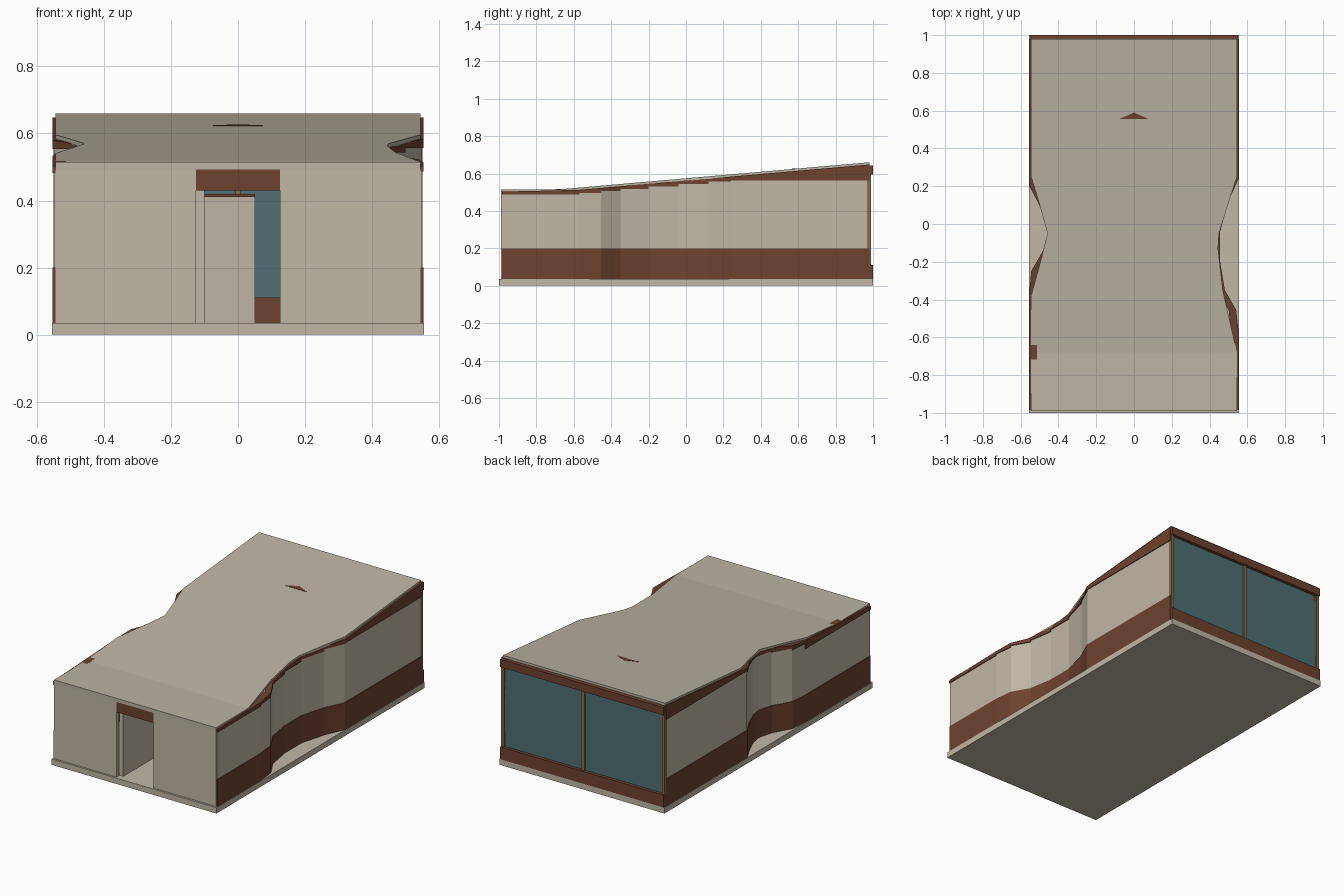
import bpy, bmesh

if "Cube" in bpy.data.objects:
    bpy.data.objects.remove(bpy.data.objects["Cube"])


def material(name, srgb):
    m = bpy.data.materials.new(name)
    lin = [((c / 255 + 0.055) / 1.055) ** 2.4 for c in srgb]
    m.diffuse_color = (*lin, 1)
    m.use_nodes = True
    m.node_tree.nodes["Principled BSDF"].inputs["Base Color"].default_value = m.diffuse_color
    return m


BEIGE = material("beige plaster", (193, 183, 165))
PALE = material("pale roof", (188, 180, 163))
BROWN = material("brown timber", (110, 66, 47))
GLASS = material("teal glass", (78, 112, 116))
TAN = material("tan frame", (140, 108, 66))


def finish(name, bm, mat):
    bmesh.ops.recalc_face_normals(bm, faces=bm.faces)
    me = bpy.data.meshes.new(name)
    bm.to_mesh(me)
    bm.free()
    me.materials.append(mat)
    ob = bpy.data.objects.new(name, me)
    bpy.context.collection.objects.link(ob)
    return ob


def loft(name, rings, mat):
    """Skin a row of equal cross-sections and cap both ends."""
    bm = bmesh.new()
    rows = [[bm.verts.new(p) for p in r] for r in rings]
    n = len(rows[0])
    for a, b in zip(rows, rows[1:]):
        for i in range(n):
            j = (i + 1) % n
            bm.faces.new((a[i], a[j], b[j], b[i]))
    bm.faces.new(rows[0])
    bm.faces.new(rows[-1])
    return finish(name, bm, mat)


def box(name, x0, x1, y0, y1, z0, z1, mat):
    ring = lambda y: [(x0, y, z0), (x1, y, z0), (x1, y, z1), (x0, y, z1)]
    return loft(name, [ring(y0), ring(y1)], mat)


def roof_z(y):
    return 0.515 + max(0, (y + 0.68) / 1.66) * 0.145


def lerp(path, y):
    for (xa, ya), (xb, yb) in zip(path, path[1:]):
        if y <= yb:
            return xa + (xb - xa) * (y - ya) / (yb - ya)
    return path[-1][0]


def wall_ring(x, y, out, thick, z0, z1):
    s = 1 if x > 0 else -1
    xo, xi = x + s * out, x + s * (out - thick)
    return [(xo, y, z0), (xo, y, z1), (xi, y, z1), (xi, y, z0)]


# Plan lines (x, y) of the pinched side walls and of the roof edges
right_wall = [(.548, -.985), (.548, -.57), (.535, -.455), (.475, -.35), (.45, -.2),
              (.45, -.04), (.493, .12), (.548, .24), (.548, .98)]
left_wall = [(-.548, -.985), (-.548, -.36), (-.538, -.25), (-.475, -.14), (-.452, -.05),
             (-.463, .02), (-.5, .11), (-.548, .2), (-.548, .98)]
right_roof = [(.545, -.99), (.545, -.68), (.47, -.35), (.445, -.13), (.45, -.05),
              (.5, .11), (.545, .25), (.545, .98)]
left_roof = [(-.545, -.99), (-.545, -.38), (-.49, -.18), (-.458, -.05), (-.505, .12),
             (-.545, .25), (-.545, .98)]

# Floor slab
box("floor_slab", -.555, .555, -1, 1, 0, .035, BEIGE)

# Side walls: brown plinth, plaster with stepped top, brown band up to the roof
for side, path in (("right", right_wall), ("left", left_wall)):
    loft(side + "_plinth", [wall_ring(x, y, .005, .025, .035, .2) for x, y in path], BROWN)
    plaster, band = [], []
    for (xa, ya), (xb, yb) in zip(path, path[1:]):
        mid = (ya + yb) / 2
        top = .487 if mid < -.7 else (.562 if mid > .5 else roof_z(mid) - .034)
        for x, y in ((xa, ya), (xb, yb)):
            plaster.append(wall_ring(x, y, .001, .02, .2, top))
            band.append(wall_ring(x, y, .006, .04, top, roof_z(y) - .012))
    loft(side + "_plaster", plaster, BEIGE)
    loft(side + "_eaves_band", band, BROWN)

# Sloping roof sheet
ys = sorted({y for _, y in right_roof + left_roof})
rings = []
for y in ys:
    xl, xr, z = lerp(left_roof, y), lerp(right_roof, y), roof_z(y)
    t = .022 if y < -.9 else .014
    rings.append([(xl, y, z - t), (xr, y, z - t), (xr, y, z), (xl, y, z)])
loft("roof", rings, PALE)

# Small triangular ridge plate poking through the roof
loft("roof_wedge", [[(x, y, roof_z(y) + dz) for x, y in ((-.075, .557), (.075, .557), (0, .59))]
                    for dz in (-.004, .0015)], BROWN)

# Front wall with doorway and lintel
box("front_wall_left", -.545, -.125, -.988, -.963, .035, .493, BEIGE)
box("front_wall_right", .125, .545, -.988, -.963, .035, .493, BEIGE)
box("door_lintel", -.125, .125, -.988, -.963, .43, .493, BROWN)

# Interior partitions seen through the doorway
box("hall_partition", -.125, -.1, -.96, -.4, .035, .43, BEIGE)
box("inner_wall", -.1, .05, -.1, -.075, .035, .41, PALE)
box("inner_wall_cap", -.1, .05, -.105, -.07, .41, .42, BROWN)

# Glazed back wall: sill, panes, posts, header
box("back_sill", -.55, .55, .962, 1, .035, .11, BROWN)
box("back_header", -.55, .55, .965, 1, .595, .643, BROWN)
box("back_glass", -.54, .54, .975, .98, .11, .595, GLASS)
for name, x in (("left", -.541), ("middle", 0), ("right", .541)):
    box("post_" + name, x - .009, x + .009, .968, .99, .11, .595, TAN)
